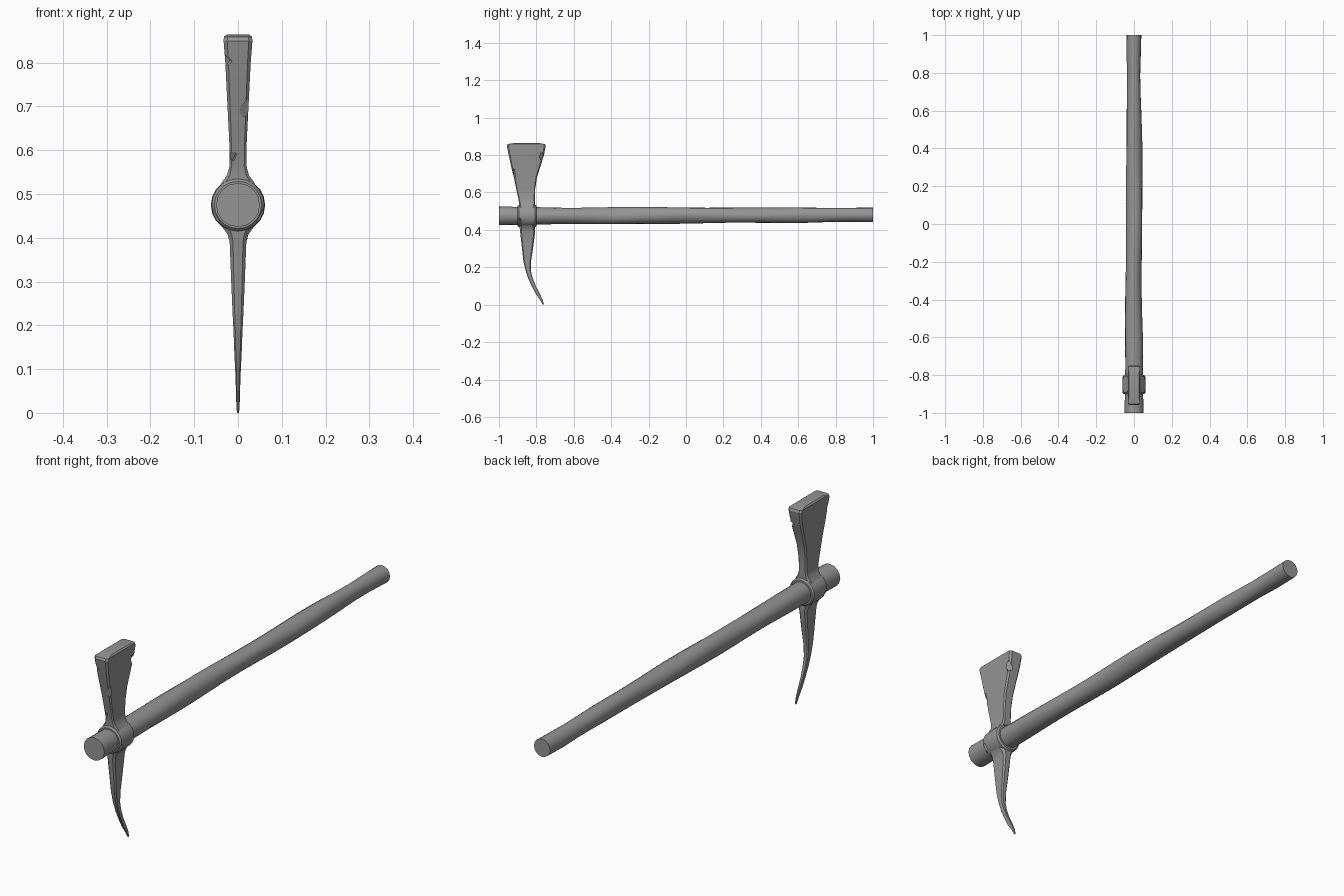
import bpy, bmesh, math
from mathutils import Vector

cube = bpy.data.objects.get("Cube")
if cube:
    bpy.data.objects.remove(cube, do_unlink=True)

grey = bpy.data.materials.new("worn grey")
grey.use_nodes = True
grey.diffuse_color = (0.3, 0.3, 0.3, 1)
grey.node_tree.nodes["Principled BSDF"].inputs["Base Color"].default_value = (0.3, 0.3, 0.3, 1)


def loft(name, rings, angle):
    """Skin a list of equal-length point rings and cap both ends."""
    bm = bmesh.new()
    loops = [[bm.verts.new(p) for p in ring] for ring in rings]
    n = len(loops[0])
    for a, b in zip(loops, loops[1:]):
        for i in range(n):
            j = (i + 1) % n
            bm.faces.new((a[i], a[j], b[j], b[i]))
    bm.faces.new(loops[0])
    bm.faces.new(loops[-1])
    bmesh.ops.recalc_face_normals(bm, faces=bm.faces)
    mesh = bpy.data.meshes.new(name)
    bm.to_mesh(mesh)
    bm.free()
    mesh.materials.append(grey)
    obj = bpy.data.objects.new(name, mesh)
    bpy.context.collection.objects.link(obj)
    bpy.ops.object.select_all(action="DESELECT")
    obj.select_set(True)
    bpy.context.view_layer.objects.active = obj
    bpy.ops.object.shade_smooth_by_angle(angle=math.radians(angle))
    return obj


def slab(z, front, back, half, cut=0.25):
    """Horizontal rectangle with clipped corners."""
    c = half * cut
    return [(half, front + c, z), (half, back - c, z), (half - c, back, z),
            (c - half, back, z), (-half, back - c, z), (-half, front + c, z),
            (c - half, front, z), (half - c, front, z)]


def chip(target, location, size, turn):
    """Cut a nick out of an edge."""
    bpy.ops.mesh.primitive_cube_add(size=1, location=location, rotation=turn)
    cutter = bpy.context.object
    cutter.name = "nick_cutter"
    cutter.scale = size
    cutter.hide_render = True
    cutter.hide_set(True)
    cutter.data.materials.append(grey)
    mod = target.modifiers.new("nick", "BOOLEAN")
    mod.operation = "DIFFERENCE"
    mod.object = cutter


# Handle: tapering, slightly twisted hand-carved pole
def handle_ring(y, radius, x, z, carve):
    ring = []
    for i in range(16):
        a = math.tau * i / 16
        r = radius * (1 + carve * math.sin(2 * a + 7 * y) + 0.5 * carve * math.sin(3 * a - 11 * y))
        ring.append((x + r * math.cos(a), y, z + r * math.sin(a)))
    return ring


rings = [handle_ring(-1, 0.05, 0, 0.475, 0), handle_ring(-0.76, 0.046, 0, 0.475, 0.01)]
for i in range(1, 18):
    t = i / 18
    y = -0.76 + 1.74 * t
    dip = 0.004 * math.exp(-((y - 0.78) / 0.12) ** 2)
    rings.append(handle_ring(y, 0.046 - 0.007 * t - dip, 0.002 * math.sin(5 * y),
                             0.475 + 0.005 * t, 0.045))
rings.append(handle_ring(1, 0.039, 0, 0.48, 0))
loft("handle", rings, 35)

# Collar: band around the handle with chamfered rims
collar_rings = []
for y, r in ((-0.9, 0.054), (-0.893, 0.06), (-0.85, 0.062), (-0.807, 0.06), (-0.8, 0.054)):
    collar_rings.append([(r * math.cos(math.tau * i / 20), y, 0.475 + r * math.sin(math.tau * i / 20))
                         for i in range(20)])
collar = loft("collar", collar_rings, 30)
for side in (-1, 1):
    chip(collar, (side * 0.062, -0.9, 0.445), (0.02, 0.04, 0.03), (0.3, side * 0.5, side * 0.6))

# Upper blade: flares out toward a broad, slightly domed edge
blade = loft("upper_blade", [slab(*s) for s in (
    (0.5, -0.893, -0.807, 0.05), (0.528, -0.893, -0.807, 0.036), (0.543, -0.893, -0.807, 0.025),
    (0.565, -0.896, -0.807, 0.019), (0.62, -0.908, -0.806, 0.02), (0.68, -0.92, -0.797, 0.023),
    (0.74, -0.935, -0.778, 0.026), (0.8, -0.948, -0.759, 0.029), (0.85, -0.958, -0.75, 0.033),
    (0.859, -0.953, -0.754, 0.032), (0.864, -0.92, -0.785, 0.026))], 25)
chip(blade, (-0.032, -0.955, 0.8), (0.026, 0.03, 0.03), (0.3, 0.7, 0.5))
chip(blade, (0.026, -0.927, 0.7), (0.024, 0.025, 0.05), (0.2, 0.5, 0.6))
chip(blade, (-0.015, -0.907, 0.585), (0.022, 0.02, 0.018), (0.5, 0.3, 0.4))
chip(blade, (0.03, -0.768, 0.79), (0.022, 0.025, 0.04), (0.4, 0.3, 0.6))

# Lower spike: narrows and hooks back to a point
loft("lower_spike", [slab(*s, 0.4) for s in (
    (0.45, -0.89, -0.807, 0.05), (0.422, -0.89, -0.807, 0.034), (0.408, -0.889, -0.806, 0.024),
    (0.39, -0.887, -0.806, 0.019), (0.3, -0.877, -0.818, 0.0155), (0.23, -0.869, -0.829, 0.0125),
    (0.18, -0.857, -0.829, 0.01), (0.14, -0.843, -0.819, 0.0085), (0.1, -0.825, -0.803, 0.0065),
    (0.06, -0.804, -0.782, 0.005), (0.025, -0.78, -0.766, 0.004), (0.0, -0.766, -0.759, 0.0025))], 30)
